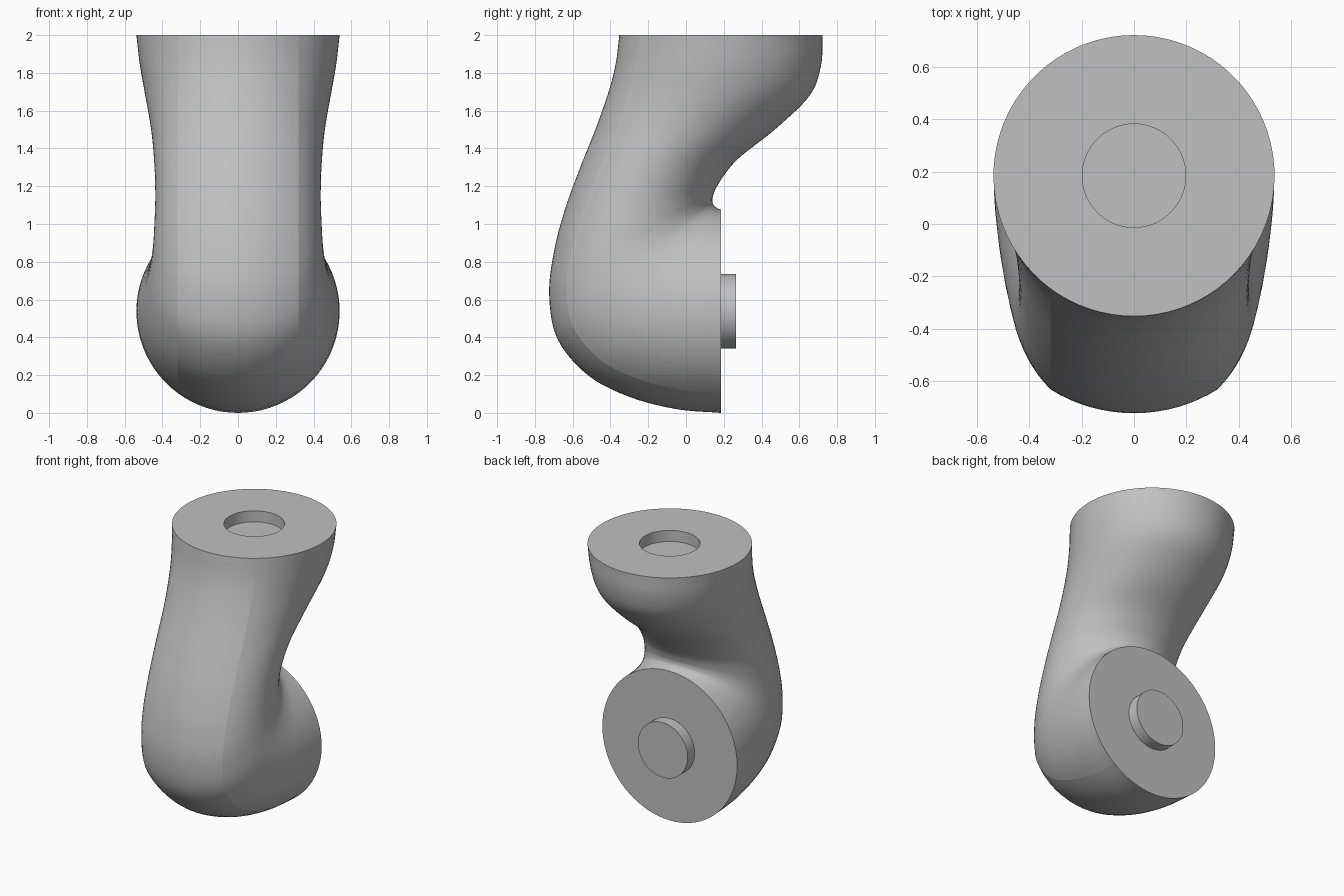
import bpy, bmesh, math
from mathutils import Vector

if "Cube" in bpy.data.objects:
    bpy.data.objects.remove(bpy.data.objects["Cube"])

R = 0.538            # radius of both end flanges
CENTRE_Y = 0.185     # top flange axis and back flange plane
BACK_Z = 0.538       # back flange axis height
HOLE_R, DEPTH = 0.198, 0.08
CREASE_X = 0.32      # half width of the front band
SAG = R - math.sqrt(R * R - CREASE_X ** 2)
BAND, SIDE = 8, 30   # steps per half section
STEPS = 5            # subdivisions between key sections

grey = bpy.data.materials.new("light grey")
grey.use_nodes = True
grey.diffuse_color = (0.53, 0.53, 0.53, 1)
grey.node_tree.nodes["Principled BSDF"].inputs["Base Color"].default_value = grey.diffuse_color

# Key sections: outer y, z, inner y, z, half width
KEYS = [Vector(k) for k in (
    (-0.353, 2.0, 0.723, 2.0, R),
    (-0.372, 1.85, 0.715, 1.84, 0.52),
    (-0.41, 1.7, 0.655, 1.68, 0.493),
    (-0.48, 1.5, 0.47, 1.5, 0.46),
    (-0.56, 1.3, 0.27, 1.34, 0.443),
    (-0.64, 1.08, 0.17, 1.21, 0.438),
    (-0.70, 0.85, 0.142, 1.145, 0.443),
    (-0.724, 0.62, 0.14, 1.118, 0.452),
    (-0.68, 0.39, 0.143, 1.106, 0.47),
    (-0.52, 0.2, 0.15, 1.095, 0.495),
    (-0.3, 0.085, 0.16, 1.087, 0.517),
    (-0.05, 0.02, 0.172, 1.08, 0.532),
    (CENTRE_Y, 0.0, CENTRE_Y, 2 * R, R),
)]


def spline(keys, steps):
    """Smooth interpolation through the key sections."""
    pts = [2 * keys[0] - keys[1]] + keys + [2 * keys[-1] - keys[-2]]
    out = []
    for a, b, c, d in zip(pts, pts[1:], pts[2:], pts[3:]):
        for i in range(steps):
            t = i / steps
            out.append(0.5 * (2 * b + (c - a) * t + (2 * a - 5 * b + 4 * c - d) * t ** 2
                              + (3 * b - a - 3 * c + d) * t ** 3))
    return out + [keys[-1]]


def section(key):
    """Circular front band, then a rounded side running to the inner point."""
    oy, oz, iy, iz, w = key
    outer, inner = Vector((0, oy, oz)), Vector((0, iy, iz))
    length = (inner - outer).length
    axis = (inner - outer) / length
    half = []
    band_angle = math.asin(CREASE_X / R)
    for i in range(BAND):
        a = band_angle * i / BAND
        half.append((R * math.sin(a), R - R * math.cos(a)))
    start = math.asin(CREASE_X / w)
    for i in range(SIDE + 1):
        a = start + (math.pi - start) * i / SIDE
        u = length - (1 + math.cos(a)) * (length - SAG) / (1 + math.cos(start))
        half.append((w * math.sin(a), u))
    half[-1] = (0, length)
    loop = half + [(-x, u) for x, u in half[-2:0:-1]]
    return [outer + axis * u + Vector((x, 0, 0)) for x, u in loop]


def finish(bm, name):
    bmesh.ops.recalc_face_normals(bm, faces=bm.faces[:])
    mesh = bpy.data.meshes.new(name)
    bm.to_mesh(mesh)
    bm.free()
    mesh.materials.append(grey)
    obj = bpy.data.objects.new(name, mesh)
    bpy.context.collection.objects.link(obj)
    bpy.ops.object.select_all(action='DESELECT')
    obj.select_set(True)
    bpy.context.view_layer.objects.active = obj
    bpy.ops.object.shade_smooth_by_angle(angle=math.radians(45))
    return obj


# Elbow body, with the round recess in its top flange
sections = [section(k) for k in spline(KEYS, STEPS)]
top = Vector((0, CENTRE_Y, 2))
rim = [top + (p - top) * (HOLE_R / R) for p in sections[0]]
floor = [p - Vector((0, 0, DEPTH)) for p in rim]
bm = bmesh.new()
rings = [[bm.verts.new(p) for p in ring] for ring in [floor, rim] + sections]
count = len(rings[0])
for lower, upper in zip(rings, rings[1:]):
    for i in range(count):
        j = (i + 1) % count
        bm.faces.new((lower[i], lower[j], upper[j], upper[i]))
    # Crisp line along both sides of the front band
    for i in (BAND, count - BAND):
        bm.edges.get((lower[i], upper[i])).smooth = False
bm.faces.new(rings[0])
bm.faces.new(rings[-1])
finish(bm, "elbow_body")

# Round locating peg on the back flange
bm = bmesh.new()
bmesh.ops.create_cone(bm, cap_ends=True, segments=72, radius1=HOLE_R, radius2=HOLE_R, depth=DEPTH)
peg = finish(bm, "back_peg")
peg.rotation_euler.x = math.pi / 2
peg.location = (0, CENTRE_Y + DEPTH / 2, BACK_Z)
